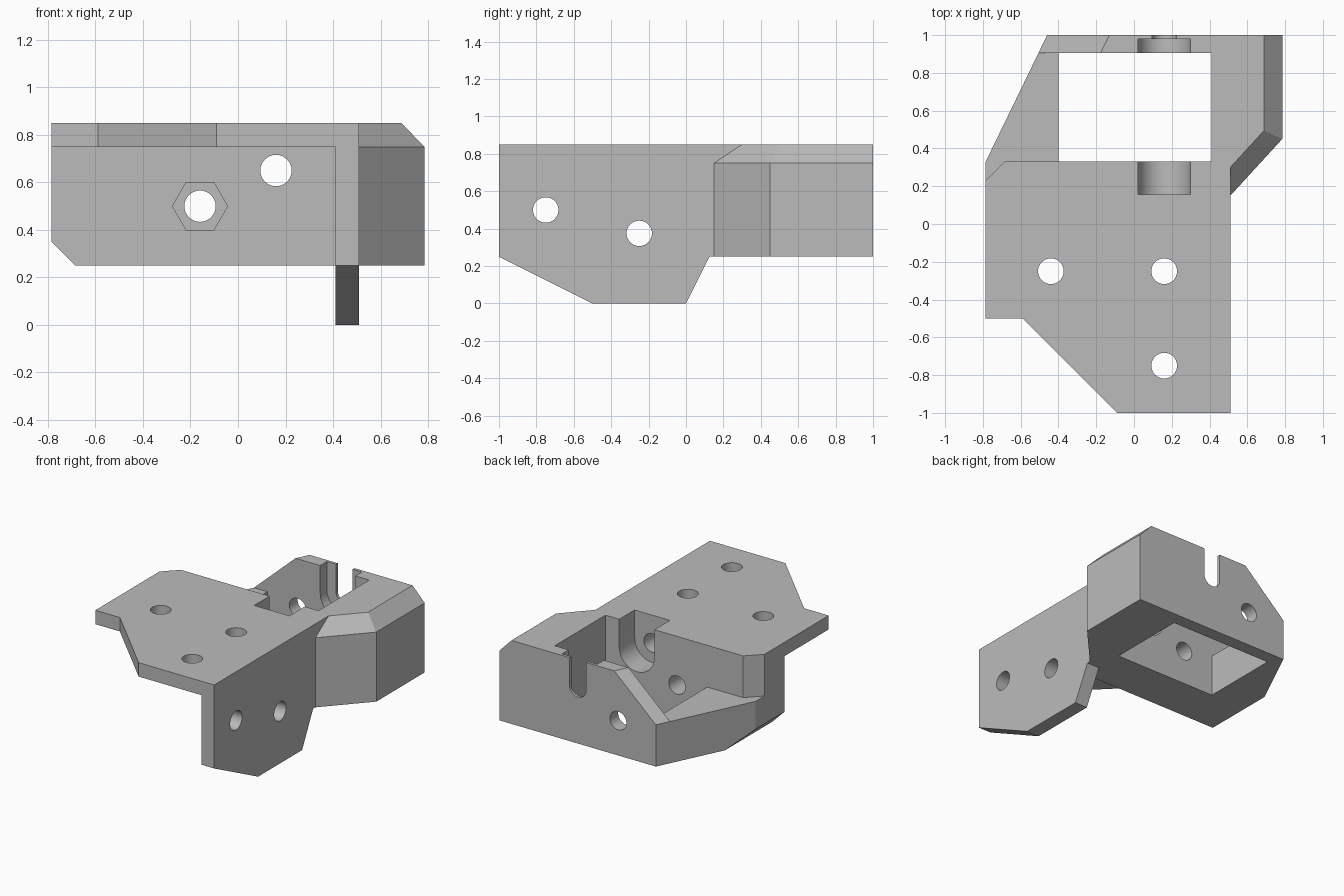
import bpy, bmesh
from math import cos, sin, pi, tau
from mathutils import Vector

cube = bpy.data.objects.get("Cube")
if cube:
    bpy.data.objects.remove(cube, do_unlink=True)

GREY = (0.5, 0.5, 0.5, 1)
grey = bpy.data.materials.new("plain grey")
grey.use_nodes = True
grey.diffuse_color = GREY
bsdf = next(n for n in grey.node_tree.nodes if n.type == 'BSDF_PRINCIPLED')
bsdf.inputs["Base Color"].default_value = GREY


def prism(name, outline, axis, lo, hi, slide=0, planes=()):
    """Extrude an outline along an axis, then trim it with (point, normal) planes."""
    place = {'x': lambda u, v, w: (w, u, v),
             'y': lambda u, v, w: (u, w, v),
             'z': lambda u, v, w: (u, v, w)}[axis]
    bm = bmesh.new()
    low = [bm.verts.new(place(u, v, lo)) for u, v in outline]
    high = [bm.verts.new(place(u + slide, v, hi)) for u, v in outline]
    bm.faces.new(low)
    bm.faces.new(high)
    for i in range(len(low)):
        j = (i + 1) % len(low)
        bm.faces.new((low[i], low[j], high[j], high[i]))
    for point, normal in planes:
        cut = bmesh.ops.bisect_plane(bm, geom=bm.verts[:] + bm.edges[:] + bm.faces[:],
                                     plane_co=point, plane_no=normal, clear_outer=True)
        rim = [e for e in cut["geom_cut"] if isinstance(e, bmesh.types.BMEdge)]
        bmesh.ops.contextual_create(bm, geom=rim)
    bmesh.ops.recalc_face_normals(bm, faces=bm.faces)
    mesh = bpy.data.meshes.new(name)
    bm.to_mesh(mesh)
    bm.free()
    mesh.materials.append(grey)
    obj = bpy.data.objects.new(name, mesh)
    bpy.context.collection.objects.link(obj)
    return obj


def circle(u, v, r, n=32):
    return [(u + r * cos(tau * i / n), v + r * sin(tau * i / n)) for i in range(n)]


def u_slot(u, v, r, top, n=16):
    arc = [(u + r * cos(pi + pi * i / n), v + r * sin(pi + pi * i / n)) for i in range(n + 1)]
    return arc + [(u + r, top), (u - r, top)]


def carve(obj, cutters):
    bpy.ops.object.select_all(action='DESELECT')
    bpy.context.view_layer.objects.active = obj
    obj.select_set(True)
    for cutter in cutters:
        cutter.hide_render = True
        mod = obj.modifiers.new("cut", 'BOOLEAN')
        mod.operation = 'DIFFERENCE'
        mod.solver = 'EXACT'
        mod.object = cutter
        bpy.ops.object.modifier_apply(modifier=mod.name)
        bpy.data.objects.remove(cutter, do_unlink=True)
    bpy.ops.object.shade_smooth_by_angle(angle=pi / 9)


HALF = 0.785
BASE, TOP, UNDER = 0.25, 0.85, 0.75   # block bottom, overall top, plate underside
INNER, OUTER = 0.41, 0.51             # side plate thickness
HOLE = 0.068

# Horizontal mounting plate with three screw holes
top_plate = prism("top_plate", [(-HALF, 0), (-HALF, -0.5), (-0.59, -0.5), (-0.09, -1),
                                (OUTER, -1), (OUTER, 0)], 'z', UNDER, TOP)
carve(top_plate, [prism("cutter", circle(x, y, HOLE), 'z', 0.6, 1)
                  for x, y in ((-0.44, -0.25), (0.16, -0.25), (0.16, -0.75))])

# Vertical side plate with two screw holes
side_plate = prism("side_plate", [(-1, UNDER), (-1, BASE), (-0.5, 0), (0, 0), (0.125, BASE),
                                  (0, BASE), (0, UNDER)], 'x', INNER, OUTER)
carve(side_plate, [prism("cutter", circle(y, z, HOLE), 'x', 0.3, 0.6)
                   for y, z in ((-0.75, 0.5), (-0.25, 0.375))])

# Frame block, its lower left edge bevelled
frame = prism("frame_block", [(-HALF, 0), (OUTER, 0), (OUTER, 1), (-0.46, 1), (-HALF, 0.33)],
              'z', BASE, TOP, planes=[((-HALF, 0, 0.35), Vector((-1, 0, -1)).normalized())])
AXLE, BOLT = (0.16, 0.65), (-0.16, 0.5)
carve(frame, [
    # through window
    prism("cutter", [(-0.4, 0.33), (INNER, 0.33), (INNER, 0.905), (-0.4, 0.905)], 'z', 0, 1),
    # lowered left shoulder
    prism("cutter", [(-0.38, 0.33), (-0.685, 0.33), (-0.885, 0.13), (-0.885, 0.905),
                     (-0.38, 0.905)], 'z', 0.55, 1),
    # sloping end of the back wall
    prism("cutter", [(-0.629, 0.45), (-0.079, 0.95), (-0.629, 0.95)], 'y', 0.88, 1.1, slide=0.108),
    # bearing pockets, axle slot and axle hole
    prism("cutter", u_slot(*AXLE, 0.14, 1), 'y', 0.155, 0.98),
    prism("cutter", u_slot(*AXLE, 0.066, 1), 'y', 0.9, 1.1),
    prism("cutter", circle(*AXLE, 0.066), 'y', -0.1, 0.25),
    # bolt hole with a hexagonal nut recess
    prism("cutter", circle(*BOLT, 0.066), 'y', -0.1, 1.1),
    prism("cutter", circle(*BOLT, 0.116, 6), 'y', -0.1, 0.1),
])

# Thick outer wing with bevelled top edges
slant = (Vector((0.275, 0.3, 0))).cross(Vector((0, 0.15, 0.1)))
wing = prism("outer_wing", [(OUTER, 0.15), (HALF, 0.45), (HALF, 1), (OUTER, 1)], 'z', BASE, TOP,
             planes=[((HALF, 1, UNDER), Vector((1, 0, 0.97)).normalized()),
                     ((OUTER, 0.15, UNDER), slant.normalized())])
carve(wing, [])
